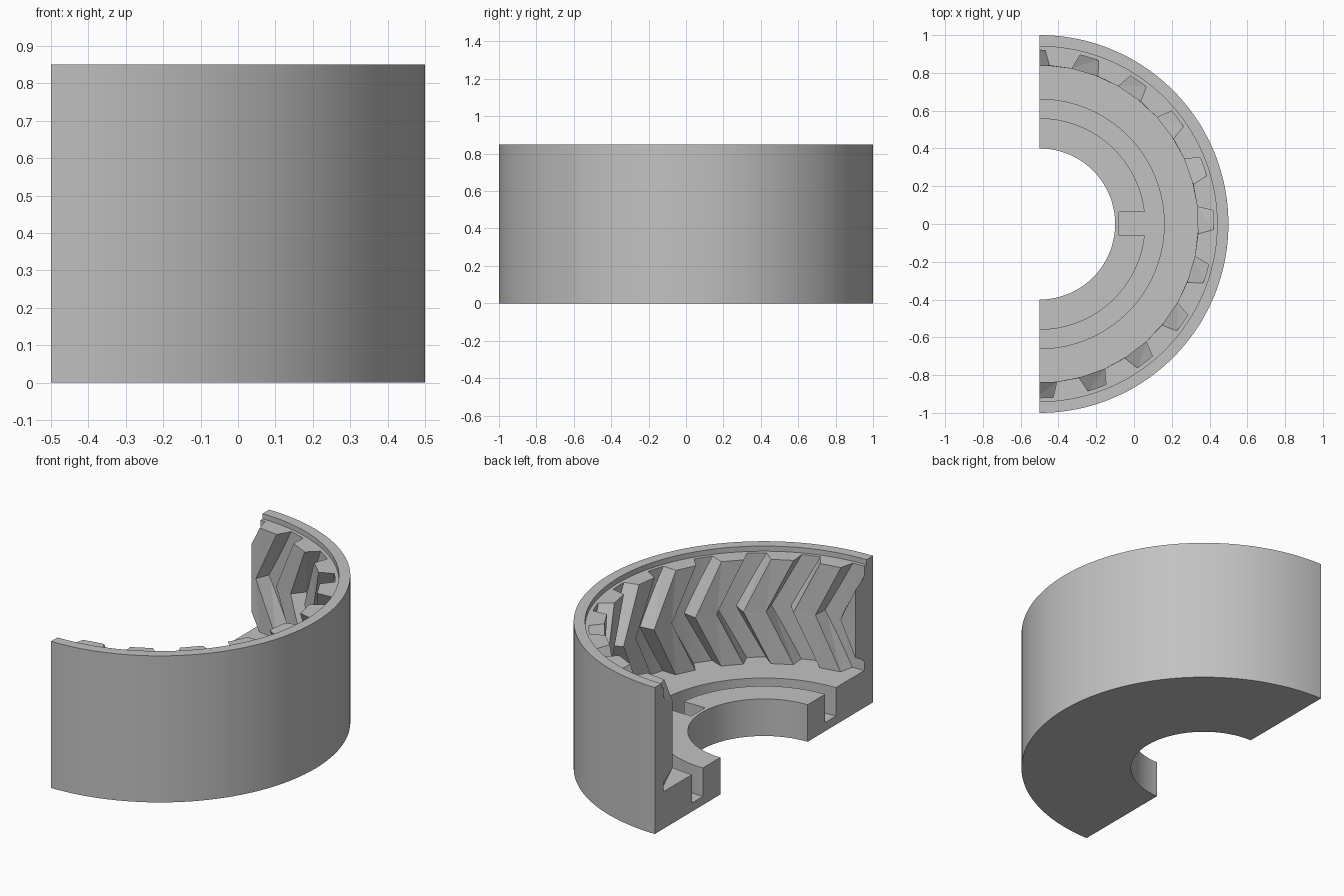
import bpy, bmesh, math
from mathutils import Vector, Matrix

old = bpy.data.objects.get("Cube")
if old:
    bpy.data.objects.remove(old, do_unlink=True)

AXIS_X = -0.5                 # the ring axis stands on the cut plane
FLOOR, LEDGE, TOP = 0.215, 0.82, 0.85
TEETH, TWIST, PHASE = 20, 10.0, 10.3

grey = bpy.data.materials.new("plain_grey")
grey.use_nodes = True
grey.diffuse_color = (0.54, 0.54, 0.54, 1)
grey.node_tree.nodes["Principled BSDF"].inputs["Base Color"].default_value = grey.diffuse_color


def make_object(name, bm):
    bmesh.ops.recalc_face_normals(bm, faces=bm.faces)
    mesh = bpy.data.meshes.new(name)
    bm.to_mesh(mesh)
    bm.free()
    mesh.materials.append(grey)
    obj = bpy.data.objects.new(name, mesh)
    obj.location.x = AXIS_X
    bpy.context.collection.objects.link(obj)
    return obj


def select_only(obj):
    bpy.ops.object.select_all(action='DESELECT')
    obj.select_set(True)
    bpy.context.view_layer.objects.active = obj


# Housing: half-turn lathe of the wall, floor and groove section
profile = [(0.4, 0), (1, 0), (1, TOP), (0.94, TOP), (0.94, LEDGE), (0.92, LEDGE),
           (0.92, FLOOR), (0.66, FLOOR), (0.66, 0.05), (0.56, 0.05),
           (0.56, FLOOR), (0.4, FLOOR)]
bm = bmesh.new()
steps = 96
rings = []
for i in range(steps + 1):
    a = math.radians(-90 + 180 * i / steps)
    rings.append([bm.verts.new((r * math.cos(a), r * math.sin(a), z)) for r, z in profile])
for r0, r1 in zip(rings, rings[1:]):
    for j in range(len(profile)):
        k = (j + 1) % len(profile)
        bm.faces.new((r0[j], r1[j], r1[k], r0[k]))
bm.faces.new(rings[0])
bm.faces.new(rings[-1])
housing = make_object("housing", bm)

# Key slot leading inward from the groove
bm = bmesh.new()
bmesh.ops.create_cube(bm, size=1, matrix=Matrix.LocRotScale(
    Vector((0.5, 0.002, 0.2)), None, Vector((0.16, 0.125, 0.3))))
cutter = make_object("key_slot_cutter", bm)
cutter.hide_render = True
cut = housing.modifiers.new("key_slot", 'BOOLEAN')
cut.operation = 'DIFFERENCE'
cut.solver = 'EXACT'
cut.object = cutter
select_only(housing)
bpy.ops.object.modifier_apply(modifier=cut.name)
bpy.data.objects.remove(cutter, do_unlink=True)
select_only(housing)
bpy.ops.object.shade_smooth_by_angle(angle=math.radians(30))


# Herringbone teeth: each a three-layer loft, trimmed at the cut plane
def add_tooth(bm, centre):
    section = [(0.925, -5.9), (0.84, -4.1), (0.84, 4.1), (0.925, 5.9)]
    layers = []
    for z, turn in ((FLOOR - 0.005, 0), ((FLOOR + LEDGE) / 2, TWIST), (LEDGE, 0)):
        layer = []
        for r, offset in section:
            a = math.radians(centre + turn + offset)
            layer.append(bm.verts.new((r * math.cos(a), r * math.sin(a), z)))
        layers.append(layer)
    for low, high in zip(layers, layers[1:]):
        for j in range(4):
            k = (j + 1) % 4
            bm.faces.new((low[j], low[k], high[k], high[j]))
    bm.faces.new(layers[0])
    bm.faces.new(layers[-1])


bm = bmesh.new()
for i in range(TEETH):
    add_tooth(bm, PHASE + i * 360 / TEETH)
bmesh.ops.triangulate(bm, faces=bm.faces)
bmesh.ops.bisect_plane(bm, geom=bm.verts[:] + bm.edges[:] + bm.faces[:],
                       plane_co=(0, 0, 0), plane_no=(-1, 0, 0), clear_outer=True)
bmesh.ops.holes_fill(bm, edges=[e for e in bm.edges if e.is_boundary], sides=0)
make_object("herringbone_teeth", bm)
